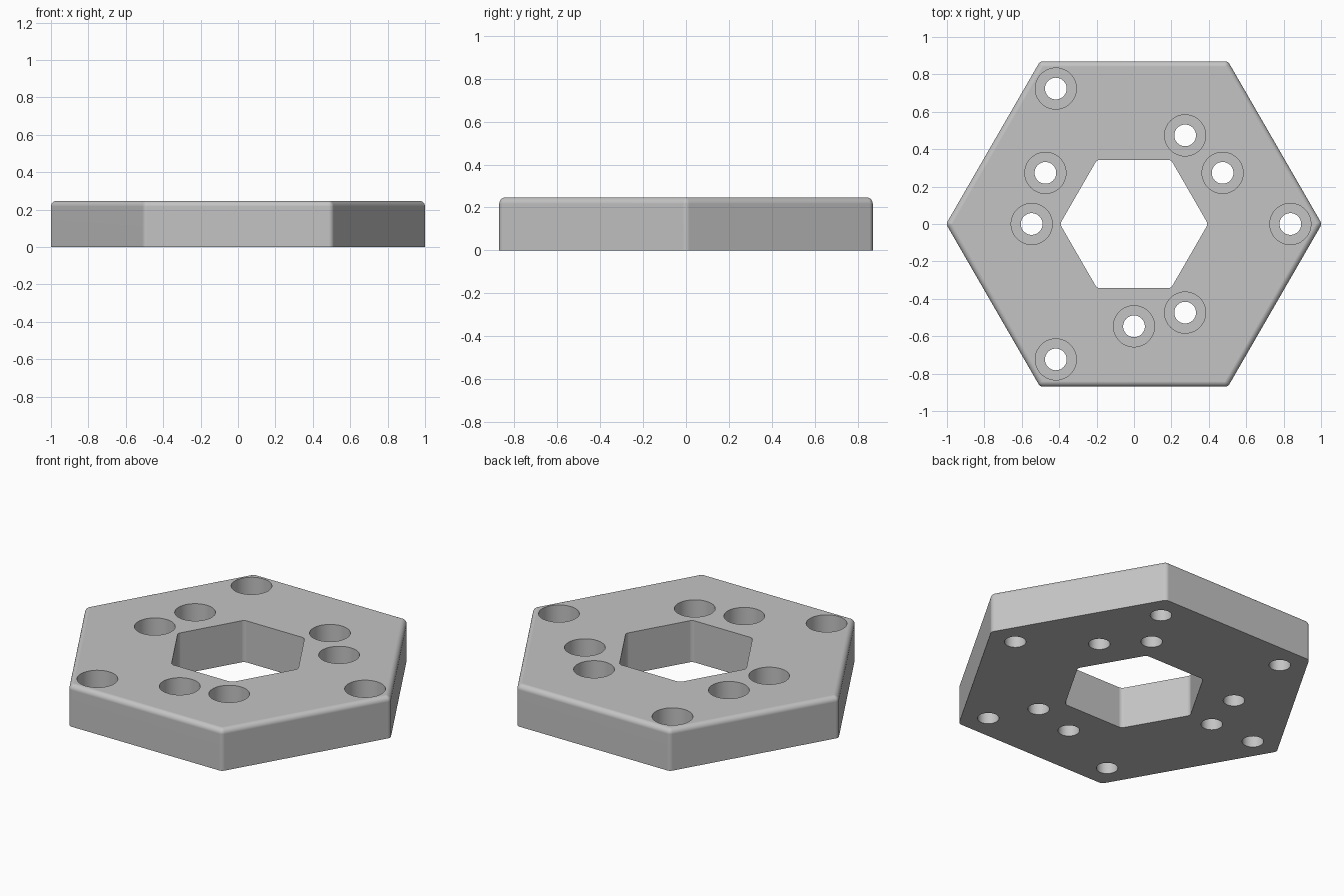
import bpy, bmesh
from math import sin, cos, radians, sqrt, tau, pi

default = bpy.data.objects.get("Cube")
if default:
    bpy.data.objects.remove(default, do_unlink=True)

HEIGHT = 0.247
FILLET = 0.03
OUTER_R, BORE_R = 1.0046, 0.396
HOLE_R, HEAD_R = 0.058, 0.11
HEAD_DEPTH, BLIND_DEPTH = 0.125, 0.17

grey = bpy.data.materials.new("plain grey")
grey.use_nodes = True
colour = (0.55, 0.55, 0.55, 1)
grey.diffuse_color = colour
grey.node_tree.nodes["Principled BSDF"].inputs["Base Color"].default_value = colour


def rounded_hexagon(radius, z, inset=0.0, steps=6):
    """Hexagon outline with filleted corners, optionally moved inwards."""
    centre = radius - FILLET * 2 / sqrt(3)
    arc = max(FILLET - inset, 0.001)
    points = []
    for corner in range(6):
        a = corner * pi / 3
        for i in range(steps + 1):
            b = a + radians(-30 + 60 * i / steps)
            points.append((centre * cos(a) + arc * cos(b),
                           centre * sin(a) + arc * sin(b), z))
    return points


def circle(x, y, radius, z, sides=48):
    return [(x + radius * cos(tau * i / sides), y + radius * sin(tau * i / sides), z)
            for i in range(sides)]


def loft(bm, outlines):
    """Closed solid through a stack of matching outlines, lowest first."""
    rings = [[bm.verts.new(p) for p in outline] for outline in outlines]
    for low, high in zip(rings, rings[1:]):
        for i in range(len(low)):
            j = (i + 1) % len(low)
            bm.faces.new((low[i], low[j], high[j], high[i]))
    bm.faces.new(rings[0][::-1])
    bm.faces.new(rings[-1])


def make_object(name, bm):
    mesh = bpy.data.meshes.new(name)
    bm.to_mesh(mesh)
    bm.free()
    mesh.materials.append(grey)
    obj = bpy.data.objects.new(name, mesh)
    bpy.context.collection.objects.link(obj)
    return obj


# Hexagonal plate with a rounded upper rim
bm = bmesh.new()
outlines = [rounded_hexagon(OUTER_R, 0)]
for i in range(7):
    a = radians(90 * i / 6)
    outlines.append(rounded_hexagon(OUTER_R, HEIGHT - FILLET * (1 - sin(a)),
                                    FILLET * (1 - cos(a))))
loft(bm, outlines)
plate = make_object("hexagonal_plate", bm)

# Central bore and screw holes, gathered in one cutter
bm = bmesh.new()
loft(bm, [rounded_hexagon(BORE_R, -0.1), rounded_hexagon(BORE_R, HEIGHT + 0.1)])


def screw_hole(distance, degrees):
    x, y = distance * cos(radians(degrees)), distance * sin(radians(degrees))
    ledge = HEIGHT - HEAD_DEPTH
    loft(bm, [circle(x, y, HOLE_R, -0.1), circle(x, y, HOLE_R, ledge),
              circle(x, y, HEAD_R, ledge), circle(x, y, HEAD_R, HEIGHT + 0.1)])


def blind_hole(distance, degrees):
    x, y = distance * cos(radians(degrees)), distance * sin(radians(degrees))
    loft(bm, [circle(x, y, HOLE_R, -0.1), circle(x, y, HOLE_R, BLIND_DEPTH)])


for turn in (0, 120, 240):
    screw_hole(0.836, turn)
    screw_hole(0.547, turn + 30)
    screw_hole(0.547, turn + 60)
    blind_hole(0.836, turn + 60)
cutter = make_object("hole_cutter", bm)
cutter.hide_render = True

# Cut the holes, then drop the cutter
bpy.context.view_layer.objects.active = plate
plate.select_set(True)
cut = plate.modifiers.new("holes", 'BOOLEAN')
cut.operation = 'DIFFERENCE'
cut.solver = 'EXACT'
cut.object = cutter
bpy.ops.object.modifier_apply(modifier=cut.name)
bpy.data.objects.remove(cutter, do_unlink=True)

# Smooth fillets and hole walls, flat large faces
bpy.ops.object.shade_smooth_by_angle(angle=radians(30))
weighted = plate.modifiers.new("flat_faces", 'WEIGHTED_NORMAL')
weighted.keep_sharp = True
